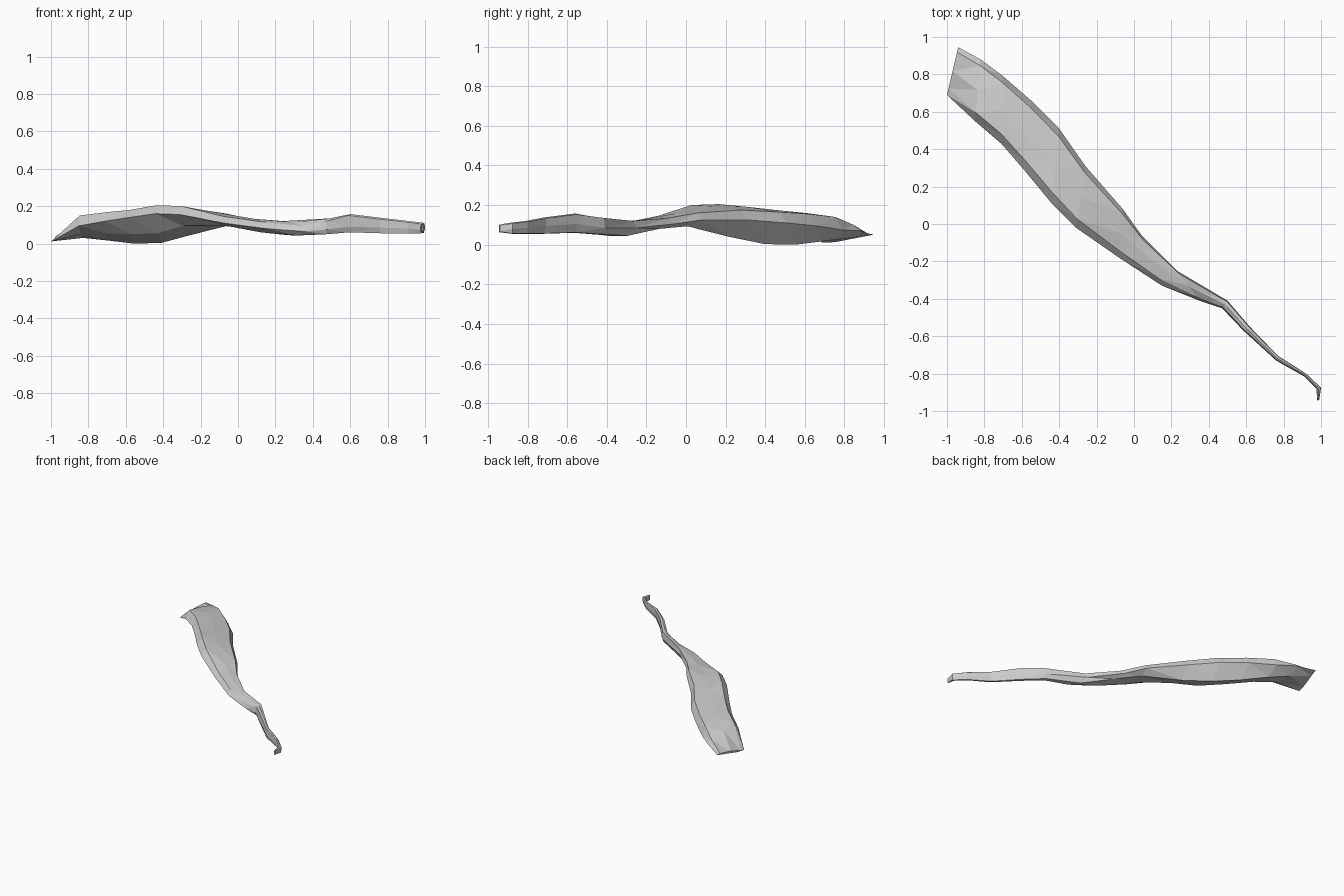
import bpy, bmesh
from mathutils import Vector

# Stations along the dried leaf, from the broad end to the curled tip:
# south-west edge xyz, north-east edge xyz,
# upper crease heights (sw, ne), underside heights (sw, ne)
STATIONS = [
    (-1.00, .69, .015, -.94, .945, .055, .022, .060, .018, .045),
    (-.85, .55, .10, -.82, .88, .075, .155, .105, .055, .035),
    (-.71, .43, .125, -.70, .79, .08, .172, .145, .06, .022),
    (-.58, .28, .145, -.55, .66, .10, .185, .16, .055, .005),
    (-.44, .11, .165, -.40, .51, .115, .21, .17, .06, .008),
    (-.31, -.02, .16, -.26, .31, .13, .205, .18, .10, .045),
    (-.08, -.18, .115, -.06, .08, .13, .15, .165, .102, .098),
    (.15, -.33, .085, .04, -.06, .11, .12, .14, .065, .085),
    (.35, -.41, .07, .23, -.25, .09, .10, .125, .048, .05),
    (.47, -.45, .08, .50, -.41, .09, .125, .14, .055, .058),
    (.585, -.57, .095, .62, -.55, .11, .155, .158, .065, .067),
    (.76, -.73, .09, .77, -.705, .10, .135, .138, .06, .062),
    (.91, -.815, .085, .92, -.80, .09, .118, .12, .06, .062),
    (.975, -.88, .08, 1.0, -.875, .085, .11, .112, .06, .062),
]
TIP = (.98, -.945, .072, .99, -.94, .075, .10, .102, .068, .07)


def section(st):
    """Seven-sided cross-section between the two edges."""
    a, b = Vector(st[0:3]), Vector(st[3:6])
    cs, cn, bs, bn = st[6:]

    def at(t, z):
        p = a.lerp(b, t)
        return (p.x, p.y, z)
    return [tuple(a), at(.14, cs), at(.5, (cs + cn) / 2 + .006), at(.9, cn),
            tuple(b), at(.72, bn), at(.25, bs)]


# Loft the sections into one faceted body
bm = bmesh.new()
rings = [[bm.verts.new(p) for p in section(s)] for s in STATIONS + [TIP]]
for r0, r1 in zip(rings, rings[1:]):
    n = len(r0)
    for i in range(n):
        bm.faces.new((r0[i], r0[(i + 1) % n], r1[(i + 1) % n], r1[i]))
bm.faces.new(rings[0])
bm.faces.new(rings[-1])
bmesh.ops.triangulate(bm, faces=bm.faces[:])
bmesh.ops.recalc_face_normals(bm, faces=bm.faces[:])

# Rest it on the ground
low = min(v.co.z for v in bm.verts)
for v in bm.verts:
    v.co.z -= low

mesh = bpy.data.meshes.new("dried_leaf")
bm.to_mesh(mesh)
bm.free()
leaf = bpy.data.objects.new("dried_leaf", mesh)
bpy.context.collection.objects.link(leaf)
